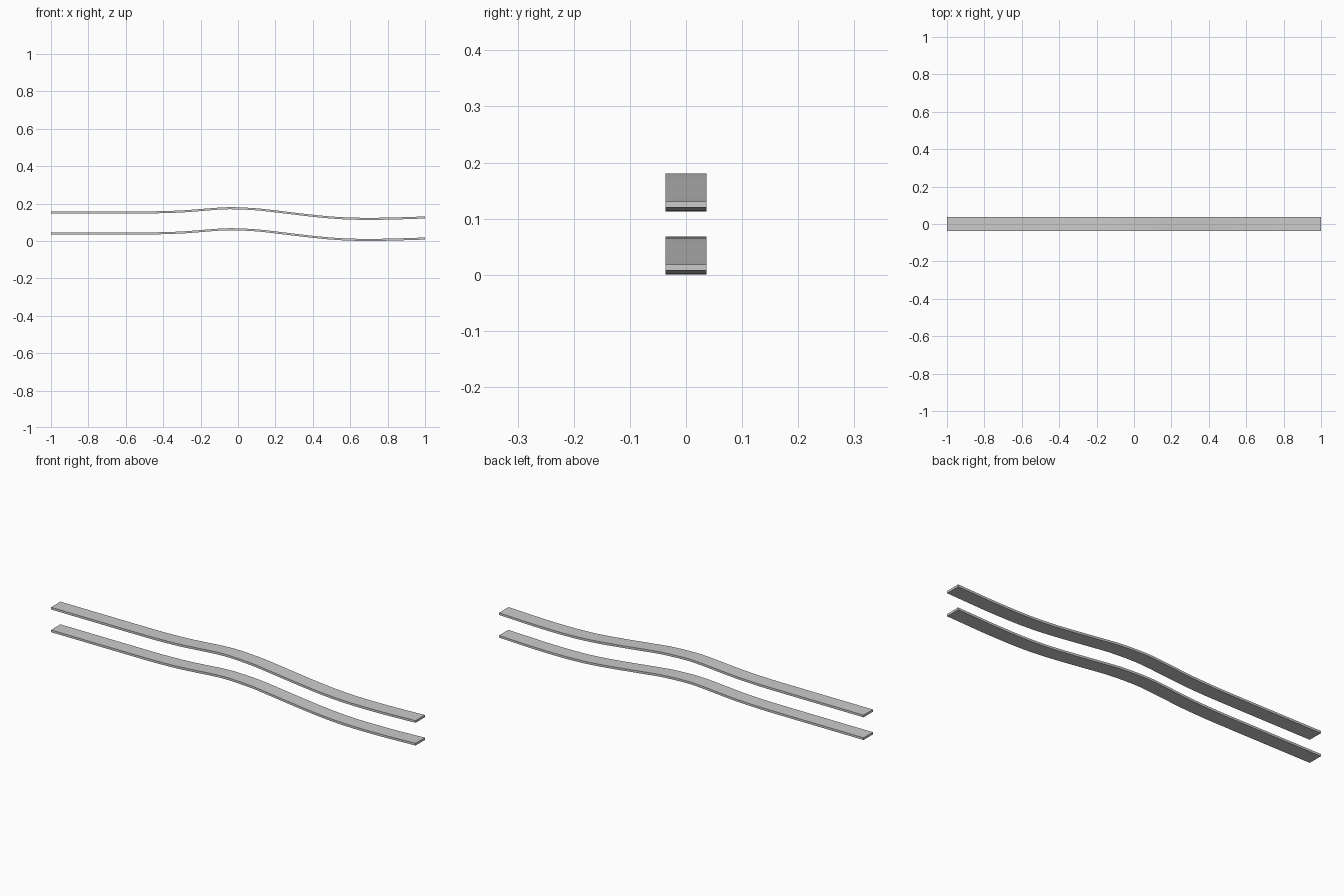
import bpy, bmesh
from mathutils import Vector

if "Cube" in bpy.data.objects:
    bpy.data.objects.remove(bpy.data.objects["Cube"])

WIDTH, THICK, GAP = 0.073, 0.011, 0.1125

# Centre line of the lower strip (x, z)
PATH = [(-1, .040), (-.75, .040), (-.5, .0402), (-.4, .0415), (-.3, .0452),
        (-.2, .0525), (-.1, .0603), (-.02, .0623), (.1, .0565), (.2, .0455),
        (.3, .0335), (.4, .0220), (.5, .0125), (.6, .0070), (.7, .0056),
        (.8, .0066), (.9, .0095), (1, .0128)]


def smooth_path(pts, steps=3):
    """Catmull-Rom curve through the points."""
    p = [Vector(q) for q in pts]
    p = [2 * p[0] - p[1]] + p + [2 * p[-1] - p[-2]]
    out = []
    for a, b, c, d in zip(p, p[1:], p[2:], p[3:]):
        for i in range(steps):
            t = i / steps
            out.append(0.5 * (2 * b + (c - a) * t + (2 * a - 5 * b + 4 * c - d) * t**2
                              + (3 * b - a - 3 * c + d) * t**3))
    return out + [p[-2]]


def wavy_strip(name, z):
    bm = bmesh.new()
    h, w = THICK / 2, WIDTH / 2
    rings = [[bm.verts.new((q.x, y, q.y + z + dz))
              for y, dz in ((-w, -h), (w, -h), (w, h), (-w, h))]
             for q in smooth_path(PATH)]
    for r, s in zip(rings, rings[1:]):
        for i in range(4):
            j = (i + 1) % 4
            bm.faces.new((r[i], r[j], s[j], s[i]))
    bm.faces.new(rings[0])
    bm.faces.new(rings[-1])
    bmesh.ops.recalc_face_normals(bm, faces=bm.faces)
    mesh = bpy.data.meshes.new(name)
    bm.to_mesh(mesh)
    bm.free()
    ob = bpy.data.objects.new(name, mesh)
    bpy.context.collection.objects.link(ob)
    bpy.ops.object.select_all(action='DESELECT')
    ob.select_set(True)
    bpy.context.view_layer.objects.active = ob
    bpy.ops.object.shade_smooth_by_angle()


# Two identical strips, one above the other
for name, z in (("lower_strip", 0), ("upper_strip", GAP)):
    wavy_strip(name, z)
